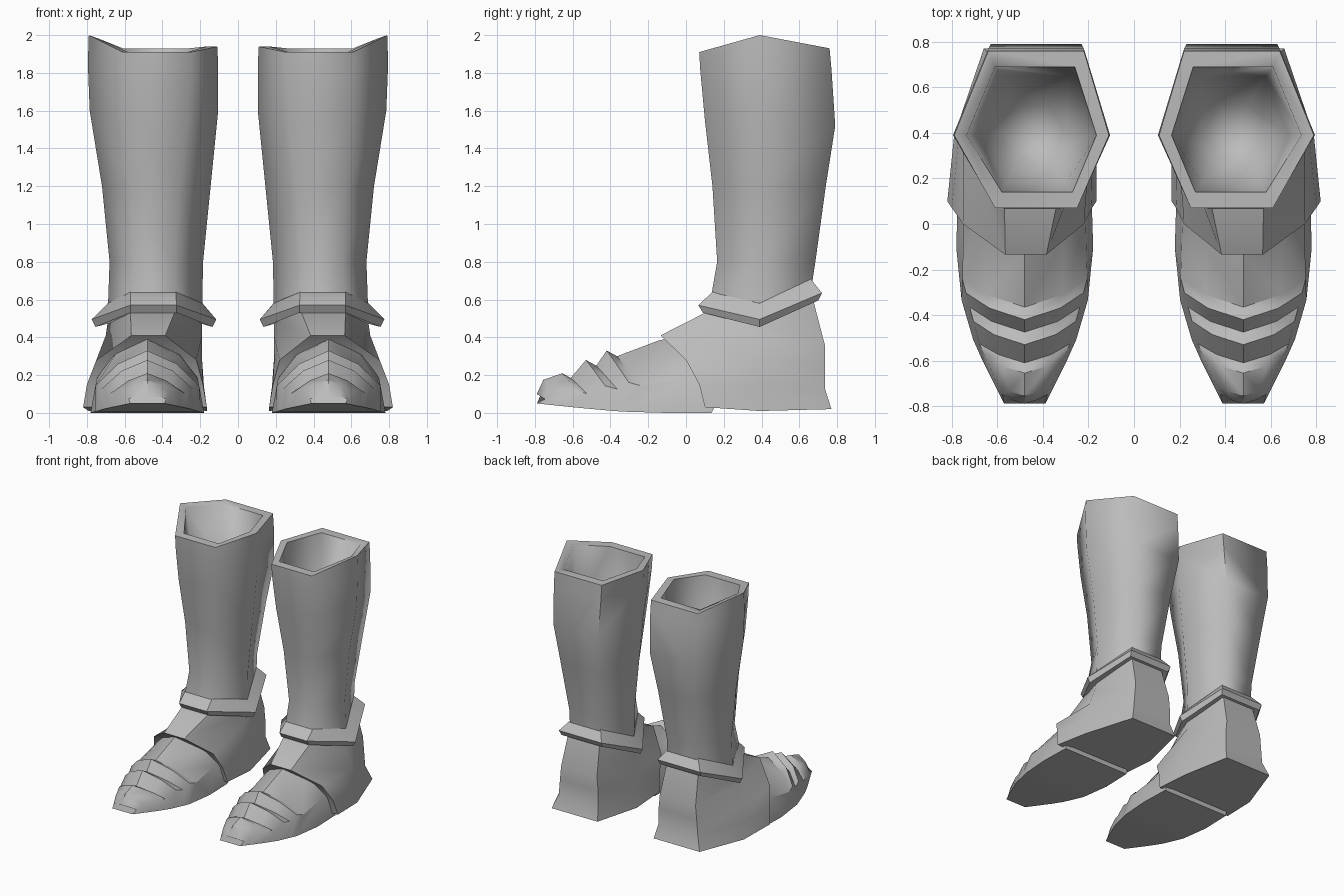
import bpy, bmesh, math

if "Cube" in bpy.data.objects:
    bpy.data.objects.remove(bpy.data.objects["Cube"], do_unlink=True)

GREY = (0.5, 0.5, 0.5, 1.0)
leather = bpy.data.materials.new("plain grey")
leather.use_nodes = True
leather.diffuse_color = GREY
leather.node_tree.nodes["Principled BSDF"].inputs["Base Color"].default_value = GREY


def hexagon(front, side, back):
    """Six-point ring; each argument is outer x, inner x, y, z and maybe inner z."""
    def pair(p):
        return (p[0], p[2], p[3]), (p[1], p[2], p[-1])
    (fo, fi), (so, si), (bo, bi) = pair(front), pair(side), pair(back)
    return [fo, so, bo, bi, si, fi]


def loft(name, rings, angle, cap_start=True, cap_end=True, apex=None):
    """Skin the rings into one part and mirror it to the other boot."""
    bm = bmesh.new()
    loops = [[bm.verts.new(p) for p in ring] for ring in rings]
    n = len(loops[0])
    for a, b in zip(loops, loops[1:]):
        for i in range(n):
            j = (i + 1) % n
            bm.faces.new((a[i], a[j], b[j], b[i]))
    if cap_start:
        bm.faces.new(loops[0])
    if apex:
        tip = bm.verts.new(apex)
        for i in range(n):
            bm.faces.new((loops[-1][i], loops[-1][(i + 1) % n], tip))
    elif cap_end:
        bm.faces.new(loops[-1])
    bmesh.ops.recalc_face_normals(bm, faces=bm.faces)
    mesh = bpy.data.meshes.new(name)
    bm.to_mesh(mesh)
    bm.free()
    mesh.materials.append(leather)
    obj = bpy.data.objects.new(name, mesh)
    bpy.context.collection.objects.link(obj)
    bpy.ops.object.select_all(action="DESELECT")
    obj.select_set(True)
    bpy.context.view_layer.objects.active = obj
    bpy.ops.object.shade_smooth_by_angle(angle=math.radians(angle))
    mirror = obj.modifiers.new("other boot", "MIRROR")
    mirror.use_axis[0] = True
    return obj


# Shaft: outside from ankle to rim, then over the rim and down inside
shaft = [
    hexagon((.57, .33, .13, .60), (.69, .19, .39, .52), (.57, .30, .665, .67)),
    hexagon((.55, .34, .165, .8), (.68, .185, .39, .8), (.56, .31, .685, .8)),
    hexagon((.57, .31, .14, 1.2), (.72, .145, .39, 1.2), (.6, .27, .74, 1.2)),
    hexagon((.6, .27, .10, 1.55), (.785, .105, .39, 1.6), (.63, .23, .79, 1.52)),
    hexagon((.61, .25, .075, 1.82), (.795, .105, .39, 1.85), (.64, .22, .77, 1.82)),
    hexagon((.61, .25, .07, 1.91), (.79, .11, .39, 2.0, 1.94), (.64, .22, .76, 1.93)),
    hexagon((.58, .27, .14, 1.91), (.735, .165, .39, 1.98, 1.94), (.61, .26, .69, 1.93)),
    hexagon((.56, .3, .18, 1.5), (.68, .2, .39, 1.5), (.58, .29, .65, 1.5)),
    hexagon((.5, .37, .3, 1.3), (.57, .3, .4, 1.3), (.5, .37, .52, 1.3)),
]
loft("shaft", shaft, 72, apex=(.435, .4, 1.25))

# Ankle cuff: flared band with a chevron dip at the sides
cuff = [
    hexagon((.57, .33, .14, .64), (.69, .19, .39, .58), (.57, .30, .66, .71)),
    hexagon((.57, .325, .065, .57), (.775, .115, .39, .495), (.63, .25, .72, .635)),
    hexagon((.57, .325, .09, .53), (.755, .135, .39, .455), (.62, .26, .70, .595)),
    hexagon((.56, .34, .16, .55), (.66, .22, .39, .48), (.56, .32, .64, .60)),
]
loft("ankle_cuff", cuff, 35)

# Rear foot: ankle down to the flared heel, open edge forming the instep lip
rear = [
    hexagon((.57, .33, .13, .545), (.69, .19, .39, .48), (.58, .30, .67, .61)),
    hexagon((.565, .385, -.135, .41), (.70, .19, .38, .41), (.6, .28, .735, .36)),
    hexagon((.75, .22, 0, .28), (.75, .19, .38, .28), (.61, .27, .735, .25)),
    hexagon((.8, .185, .07, .15), (.77, .18, .38, .14), (.62, .27, .735, .13)),
    hexagon((.82, .165, .1, .03), (.79, .165, .39, .01), (.66, .25, .77, .02)),
]
loft("rear_foot", rear, 62)


# Toe: tapering sections swept back into chevrons, with three raised plates
WIDTHS = [(.4, .285), (-.24, .305), (-.53, .22), (-.8, .085)]
MIDDLE = .48


def half_width(y):
    for (a, wa), (b, wb) in zip(WIDTHS, WIDTHS[1:]):
        if y >= b:
            return wa + (wb - wa) * (a - y) / (a - b)
    return WIDTHS[-1][1]


def toe_section(y, z):
    sweep = half_width(y) / .3
    sole = .05 * max(0, (-.25 - y) / .54) ** 1.3
    half = []
    for back, wide, height in ((.06, .58, .78), (.14, .9, .47), (.05, 1, 0)):
        py = y + back * sweep
        if height == 0:
            py = y + .05 * (sweep - .28)
        half.append((half_width(py) * wide, py, sole + (z - sole) * height))
    left = [(MIDDLE + dx, py, pz) for dx, py, pz in half]
    right = [(MIDDLE - dx, py, pz) for dx, py, pz in reversed(half)]
    return [(MIDDLE, y, z)] + left + right


profile = [(.1, .43), (-.14, .385), (-.365, .30), (-.42, .33), (-.475, .25),
           (-.53, .28), (-.61, .185), (-.655, .21), (-.755, .175), (-.79, .1)]
loft("toe_plates", [toe_section(y, z) for y, z in profile], 32)
